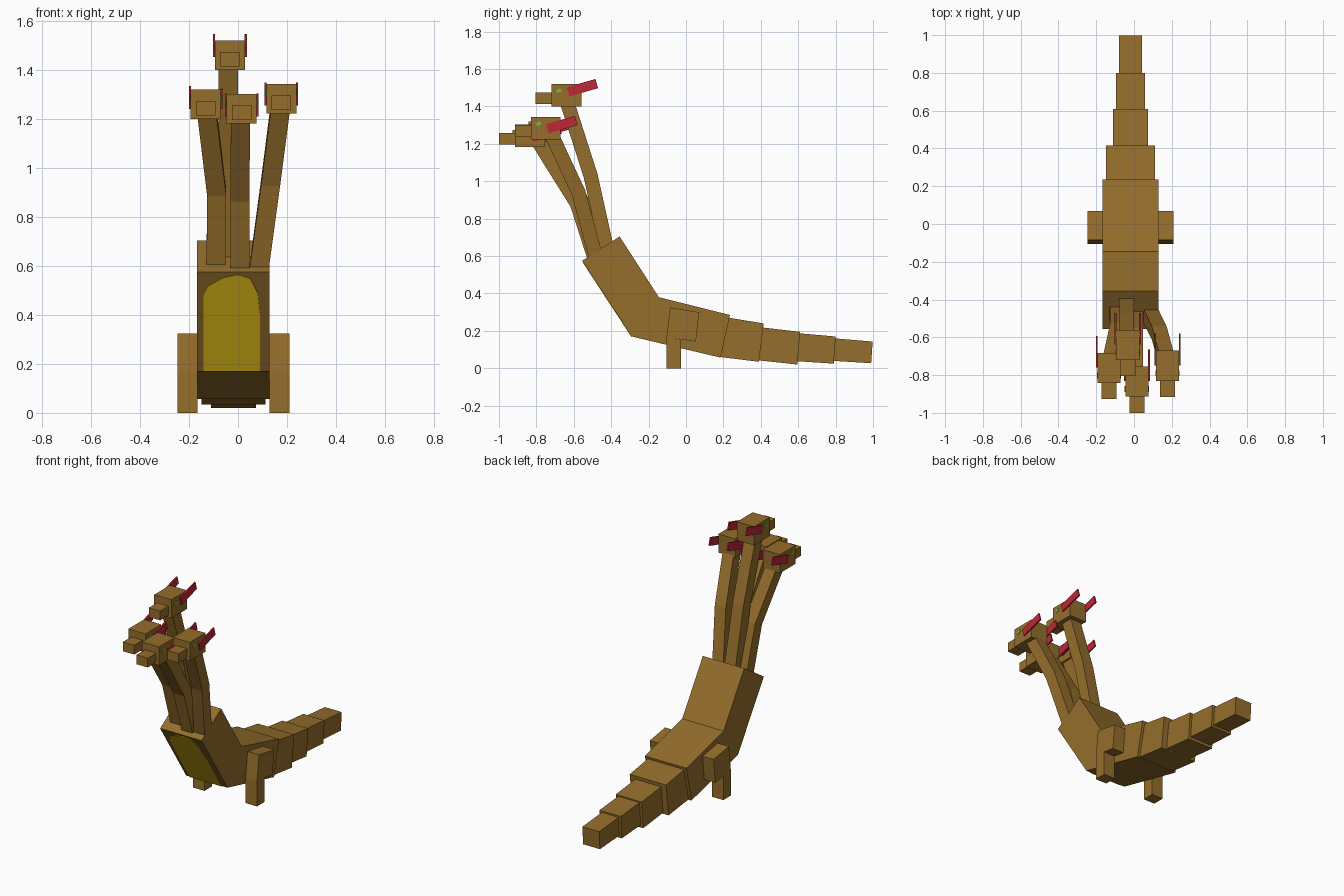
import bpy
import bmesh
import math
from mathutils import Vector

if "Cube" in bpy.data.objects:
    bpy.data.objects.remove(bpy.data.objects["Cube"])


def make_material(name, rgb):
    mat = bpy.data.materials.new(name)
    mat.use_nodes = True
    mat.diffuse_color = (*rgb, 1)
    mat.node_tree.nodes["Principled BSDF"].inputs["Base Color"].default_value = (*rgb, 1)
    return mat


BROWN = make_material("brown hide", (0.30, 0.155, 0.025))
OLIVE = make_material("olive belly", (0.80, 0.54, 0.008))
RED = make_material("red horn", (0.52, 0.02, 0.04))
GREEN = make_material("green eye", (0.18, 0.48, 0.04))
MID = -0.0185  # centre line of the body


def loft(name, rings, mat):
    """Join matching rings of points into a closed, flat-shaded solid."""
    bm = bmesh.new()
    loops = [[bm.verts.new(p) for p in ring] for ring in rings]
    n = len(loops[0])
    for a, b in zip(loops, loops[1:]):
        for i in range(n):
            j = (i + 1) % n
            bm.faces.new((a[i], a[j], b[j], b[i]))
    bm.faces.new(loops[0])
    bm.faces.new(loops[-1])
    bmesh.ops.recalc_face_normals(bm, faces=bm.faces)
    mesh = bpy.data.meshes.new(name)
    bm.to_mesh(mesh)
    bm.free()
    mesh.materials.append(mat)
    obj = bpy.data.objects.new(name, mesh)
    bpy.context.collection.objects.link(obj)


def prism(name, profile, x0, x1, mat=BROWN):
    """Extrude a side profile of (y, z) points from x0 to x1."""
    loft(name, [[(x, y, z) for y, z in profile] for x in (x0, x1)], mat)


def tilted(y, z, length, height, angle):
    """Side profile of a rectangle centred on (y, z), turned by an angle."""
    c, s = math.cos(angle), math.sin(angle)
    corners = [(-1, -1), (1, -1), (1, 1), (-1, 1)]
    return [(y + u * c * length / 2 - v * s * height / 2,
             z + u * s * length / 2 + v * c * height / 2) for u, v in corners]


# Bent body
prism("body", [(-0.555, 0.575), (-0.29, 0.17), (0.185, 0.057), (0.235, 0.285),
               (-0.145, 0.38), (-0.355, 0.705)], MID - 0.149, MID + 0.147)

# Belly patch lying on the sloping chest
chest_low, chest_high = Vector((-0.29, 0.17)), Vector((-0.555, 0.575))
outline = [(-0.14, 0.17), (-0.14, 0.48), (-0.12, 0.52), (-0.06, 0.553), (0, 0.565),
           (0.05, 0.55), (0.08, 0.49), (0.09, 0.40), (0.09, 0.17)]
out = Vector((0, -0.84, -0.55))
patch = []
for x, z in outline:
    yz = chest_low.lerp(chest_high, (z - chest_low.y) / (chest_high.y - chest_low.y))
    patch.append(Vector((x, yz.x, yz.y)))
loft("belly_patch", [[p - out * 0.003 for p in patch], [p + out * 0.003 for p in patch]], OLIVE)

# Tail segments, tapering backwards
tail = [
    (0.130, [(0.185, 0.06), (0.39, 0.035), (0.415, 0.24), (0.23, 0.27)]),
    (0.092, [(0.385, 0.043), (0.595, 0.02), (0.61, 0.195), (0.41, 0.218)]),
    (0.076, [(0.59, 0.038), (0.79, 0.025), (0.80, 0.17), (0.605, 0.187)]),
    (0.06, [(0.785, 0.04), (0.99, 0.027), (0.998, 0.143), (0.795, 0.16)]),
]
for i, (half, profile) in enumerate(tail, 1):
    prism(f"tail_segment_{i}", profile, MID - half, MID + half)

# Legs
for side, sign in (("left", 1), ("right", -1)):
    inner, outer = MID + sign * 0.14, MID + sign * 0.228
    prism(f"{side}_thigh", [(-0.105, 0.165), (0.053, 0.143), (0.07, 0.30), (-0.085, 0.325)],
          inner, outer)
    prism(f"{side}_shin", [(-0.105, 0), (-0.028, 0), (-0.028, 0.154), (-0.105, 0.165)],
          MID + sign * 0.147, outer)


def neck(name, path, half=0.038):
    """Sweep a square section along a path bent in the side plane."""
    pts = [Vector(p) for p in path]
    rings = []
    for i, p in enumerate(pts):
        t = pts[min(i + 1, len(pts) - 1)] - pts[max(i - 1, 0)]
        d = Vector((0, t.z, -t.y)).normalized() * half
        w = Vector((half + 0.001, 0, 0))
        rings.append([p - w - d, p + w - d, p + w + d, p - w + d])
    loft(name, rings, BROWN)


def head(name, x, y, z, horn_lift):
    """Block head with snout, eyes and swept-back horns; y, z is its centre."""
    prism(f"{name}_head", tilted(y, z, 0.16, 0.12, 0), x - 0.061, x + 0.061)
    prism(f"{name}_snout", tilted(y - 0.122, z - 0.016, 0.087, 0.06, 0), x - 0.04, x + 0.04)
    for side, sign in (("left", 1), ("right", -1)):
        face = x + sign * 0.06
        prism(f"{name}_{side}_horn", tilted(y + 0.086, z + horn_lift, 0.16, 0.051, 0.28),
              face, face + sign * 0.009, RED)
        prism(f"{name}_{side}_eye", tilted(y - 0.04, z + 0.025, 0.027, 0.018, 0.3),
              face, face + sign * 0.004, GREEN)


# Four necks, each from base through bend to head
neck("upper_neck", [(-0.04, -0.41, 0.58), (-0.04, -0.51, 1.03), (-0.04, -0.635, 1.42)])
neck("right_neck", [(-0.09, -0.455, 0.57), (-0.087, -0.56, 0.90), (-0.128, -0.745, 1.24)])
neck("middle_neck", [(0.008, -0.48, 0.56), (0.008, -0.583, 0.88), (0.01, -0.795, 1.22)])
neck("left_neck", [(0.083, -0.475, 0.57), (0.133, -0.575, 0.94), (0.173, -0.72, 1.25)])

head("upper", -0.033, -0.64, 1.46, 0.04)
head("right", -0.132, -0.762, 1.26, 0.028)
head("middle", 0.015, -0.834, 1.243, 0.014)
head("left", 0.177, -0.75, 1.283, 0.02)
